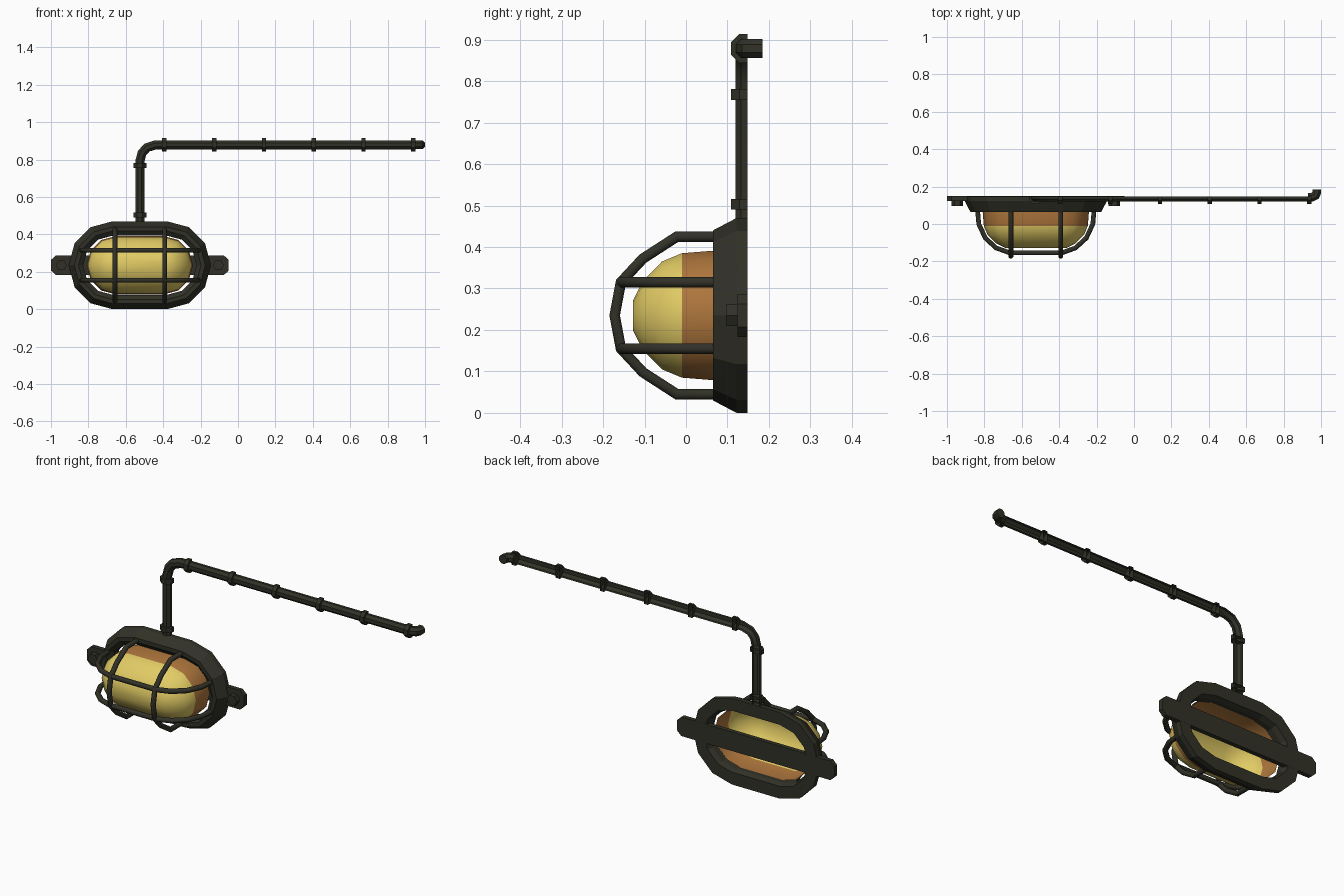
import bpy, bmesh, math
from mathutils import Vector

if "Cube" in bpy.data.objects:
    bpy.data.objects.remove(bpy.data.objects["Cube"])

CX, CZ = -0.525, 0.235      # lamp centre
PY, PZ = 0.143, 0.879       # pipe depth and height of the long run
BACK = 0.148                # wall plane


def material(name, rgb):
    m = bpy.data.materials.new(name)
    m.diffuse_color = (*rgb, 1)
    m.use_nodes = True
    m.node_tree.nodes["Principled BSDF"].inputs["Base Color"].default_value = m.diffuse_color
    return m


IRON = material("dark_iron", (0.031, 0.031, 0.021))
YELLOW = material("yellow_glass", (0.76, 0.60, 0.13))
ORANGE = material("orange_glass", (0.42, 0.18, 0.045))


def finish(bm, name, mats=(IRON,), smooth=None):
    bmesh.ops.recalc_face_normals(bm, faces=bm.faces)
    me = bpy.data.meshes.new(name)
    bm.to_mesh(me)
    bm.free()
    ob = bpy.data.objects.new(name, me)
    bpy.context.collection.objects.link(ob)
    for m in mats:
        me.materials.append(m)
    if smooth:
        bpy.ops.object.select_all(action='DESELECT')
        ob.select_set(True)
        bpy.context.view_layer.objects.active = ob
        bpy.ops.object.shade_smooth_by_angle(angle=math.radians(smooth))
    return ob


def bridge(bm, a, b):
    n = len(a)
    for i in range(n):
        bm.faces.new((a[i], a[(i + 1) % n], b[(i + 1) % n], b[i]))


def stadium_loft(bm, profile, half, segs=6, closed=False):
    """Loft pill-shaped outlines; profile holds (y, radius)."""
    rings = []
    for y, r in profile:
        ring = []
        for side, start in ((1, -90), (-1, 90)):
            for k in range(segs + 1):
                a = math.radians(start + 180 * k / segs)
                ring.append(bm.verts.new((CX + side * half + r * math.cos(a), y,
                                          CZ + r * math.sin(a))))
        rings.append(ring)
    for a, b in zip(rings, rings[1:]):
        bridge(bm, a, b)
    if closed:
        bridge(bm, rings[-1], rings[0])
    return rings


def tube(name, pts, r, normal, sides=8, cut=False, smooth=None):
    """Mitred tube along a flat path; cut trims it at the wall plane."""
    bm = bmesh.new()
    pts, nrm = [Vector(p) for p in pts], Vector(normal)
    r /= math.cos(math.pi / sides)
    rings = []
    for i, p in enumerate(pts):
        t0 = (p - pts[i - 1]).normalized() if i else None
        t1 = (pts[i + 1] - p).normalized() if i < len(pts) - 1 else None
        t0, t1 = t0 or t1, t1 or t0
        t = (t0 + t1).normalized()
        side = t.cross(nrm) / t.dot(t1)
        ang = [2 * math.pi * (k + 0.5) / sides for k in range(sides)]
        rings.append([bm.verts.new(p + r * (nrm * math.cos(a) + side * math.sin(a)))
                      for a in ang])
    for a, b in zip(rings, rings[1:]):
        bridge(bm, a, b)
    bm.faces.new(rings[0])
    bm.faces.new(rings[-1])
    if cut:
        bmesh.ops.bisect_plane(bm, geom=bm.verts[:] + bm.edges[:] + bm.faces[:],
                               plane_co=(0, BACK, 0), plane_no=(0, 1, 0), clear_outer=True)
    return finish(bm, name, smooth=smooth)


# Base: hollow pill-shaped frame
bm = bmesh.new()
stadium_loft(bm, [(BACK, 0.235), (0.122, 0.235), (0.065, 0.205), (0.065, 0.183),
                  (0.085, 0.158), (0.12, 0.158), (BACK, 0.168)], 0.145, closed=True)
finish(bm, "base_frame")

# Glass: open dome, orange near the base and yellow in front
bm = bmesh.new()
rings = stadium_loft(bm, [(0.10, 0.156), (0.065, 0.156), (-0.01, 0.150), (-0.058, 0.130),
                          (-0.105, 0.082), (-0.128, 0.036)], 0.128)
bm.faces.new(rings[-1])
for f in bm.faces:
    f.material_index = 1 if f.calc_center_median().y > -0.01 else 0
finish(bm, "glass_dome", (YELLOW, ORANGE), smooth=50)

# Cage: two upright hoops and two level hoops
upright = [(0.08, 0.19), (-0.022, 0.19), (-0.104, 0.137), (-0.157, 0.08), (-0.172, 0.0)]
level = [(0.08, 0.312), (0.0, 0.305), (-0.075, 0.27), (-0.128, 0.212), (-0.154, 0.14)]
full_upright = upright + [(y, -d) for y, d in upright[-2::-1]]
full_level = level + [(y, -d) for y, d in level[::-1]]
for i, s in enumerate((-1, 1)):
    tube(f"cage_upright_{i}", [(CX + s * 0.133, y, CZ + d) for y, d in full_upright],
         0.0125, (1, 0, 0), smooth=50)
    tube(f"cage_level_{i}", [(CX + d, y, CZ + s * 0.08) for y, d in full_level],
         0.0125, (0, 0, 1), smooth=50)

# Mounting strap with chamfered ends
bm = bmesh.new()
outline = [(0.45, 0.052), (0.475, 0.028)]
quad = outline + [(x, -z) for x, z in outline[::-1]]
loop = quad + [(-x, -z) for x, z in quad]
lower = [bm.verts.new((CX + x, 0.124, CZ + z)) for x, z in loop]
upper = [bm.verts.new((CX + x, BACK + 0.0005, CZ + z)) for x, z in loop]
bridge(bm, lower, upper)
bm.faces.new(lower)
bm.faces.new(upper)
finish(bm, "mounting_strap")

# Bolts
for i, s in enumerate((-1, 1)):
    x = CX + s * 0.42
    tube(f"bolt_{i}", [(x, 0.096, CZ), (x, 0.13, CZ)], 0.026, (0, 0, 1), sides=6)

# Pipe: riser, bend and long run, cut flat at the wall
tube("conduit_pipe", [(CX, PY, 0.44), (CX, PY, 0.79), (-0.513, PY, 0.835), (-0.487, PY, 0.864),
                      (-0.44, PY, PZ), (0.935, PY, PZ)], 0.024, (0, 1, 0), cut=True, smooth=30)

# Pipe end turning back into the wall
tube("conduit_end", [(0.93, PY, PZ), (0.952, PY, PZ), (0.97, 0.152, PZ), (0.977, 0.168, PZ),
                     (0.977, 0.185, PZ)], 0.023, (0, 0, 1), smooth=30)

# Pipe collars
for i, z in enumerate((0.503, 0.768)):
    tube(f"riser_collar_{i}", [(CX, PY, z - 0.013), (CX, PY, z + 0.013)],
         0.035, (0, 1, 0), cut=True)
for i in range(6):
    x = -0.393 + i * 0.266
    tube(f"run_collar_{i}", [(x - 0.012, PY, PZ), (x + 0.012, PY, PZ)],
         0.035, (0, 1, 0), cut=True)
